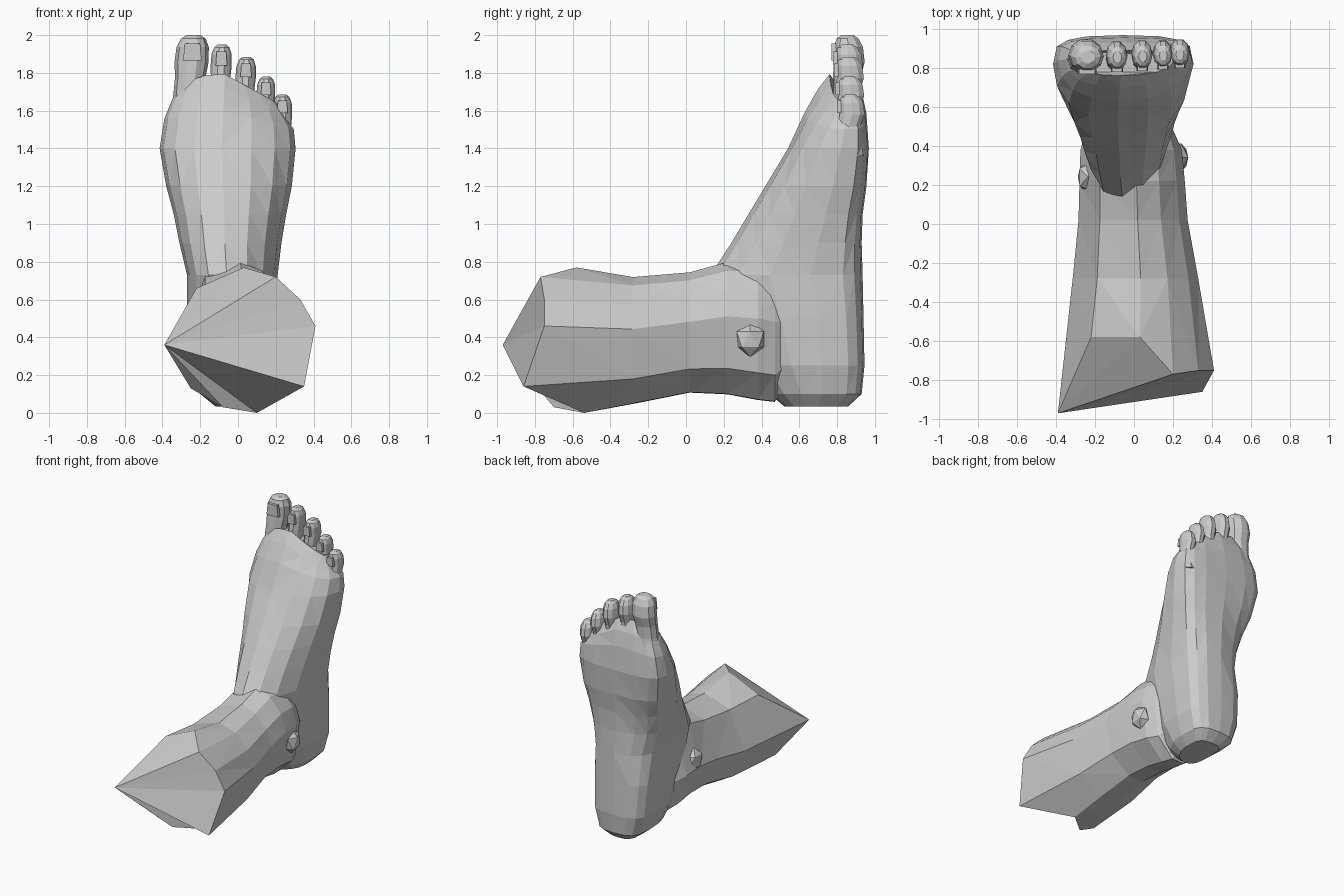
import bpy, bmesh
from math import sin, cos, pi, atan2, exp
from mathutils import Vector

if "Cube" in bpy.data.objects:
    bpy.data.objects.remove(bpy.data.objects["Cube"])


def loft(name, rings, fan_start=False):
    """Skin a list of equal-length point rings and close both ends."""
    bm = bmesh.new()
    vs = [[bm.verts.new(p) for p in r] for r in rings]
    n = len(vs[0])
    for a, b in zip(vs, vs[1:]):
        for i in range(n):
            j = (i + 1) % n
            bm.faces.new((a[i], a[j], b[j], b[i]))
    if fan_start:
        for i in range(1, n - 1):
            bm.faces.new((vs[0][0], vs[0][i], vs[0][i + 1]))
    else:
        bm.faces.new(vs[0])
    bm.faces.new(vs[-1])
    return finish(name, bm)


def finish(name, bm):
    bmesh.ops.triangulate(bm, faces=[f for f in bm.faces if len(f.verts) == 4])
    bmesh.ops.recalc_face_normals(bm, faces=bm.faces)
    me = bpy.data.meshes.new(name)
    bm.to_mesh(me)
    bm.free()
    ob = bpy.data.objects.new(name, me)
    bpy.context.collection.objects.link(ob)
    return ob


def spow(v, p):
    return (1 if v >= 0 else -1) * abs(v) ** p


# Foot: D-shaped sections stacked from heel to ball, flat sole towards +y
def foot_ring(z, x0, x1, yd, ys, yw, tilt=0.0, n=16):
    cx, rx = (x0 + x1) / 2, (x1 - x0) / 2
    pts = []
    for k in range(n):
        a = 2 * pi * k / n
        c, s = cos(a), sin(a)
        if s > 0:
            x = cx + rx * spow(c, 0.7)
            arch = 0.07 * exp(-((z - 0.9) / 0.25) ** 2) * max(0, -c)
            y = yw + (ys - yw) * s ** 0.5 - arch
        else:
            x = cx + rx * spow(c, 0.9) - 0.03 * s * s
            y = yw + (yd - yw) * abs(s) ** 0.95
        d = x + 0.1
        pts.append((x, y, z - tilt * (d if d > 0 else -0.6 * d)))
    return pts


foot = loft("foot", [foot_ring(*s) for s in (
    (0.035, -0.12, 0.10, 0.52, 0.86, 0.70),
    (0.10, -0.20, 0.16, 0.44, 0.93, 0.72),
    (0.25, -0.25, 0.20, 0.32, 0.945, 0.72),
    (0.50, -0.27, 0.21, 0.20, 0.94, 0.70),
    (0.73, -0.27, 0.21, 0.13, 0.935, 0.66),
    (0.90, -0.31, 0.23, 0.24, 0.93, 0.70),
    (1.05, -0.34, 0.255, 0.33, 0.935, 0.74),
    (1.20, -0.38, 0.285, 0.42, 0.955, 0.78),
    (1.40, -0.415, 0.305, 0.54, 0.968, 0.82),
    (1.60, -0.39, 0.295, 0.63, 0.955, 0.84, 0.25),
    (1.73, -0.35, 0.265, 0.70, 0.93, 0.84, 0.5),
    (1.81, -0.28, 0.20, 0.76, 0.89, 0.83, 0.55))])

# Leg: ragged cut end, then rings aligned with its corners
cut = [(-0.39, -0.97, 0.36), (-0.22, -0.58, 0.66), (0.03, -0.58, 0.77),
       (0.20, -0.77, 0.72), (0.33, -0.75, 0.60), (0.41, -0.75, 0.46),
       (0.35, -0.86, 0.14), (0.10, -0.54, 0.0), (-0.08, -0.70, 0.03),
       (-0.25, -0.75, 0.13)]
angles = [atan2((z - 0.385) / 0.385, x / 0.4) for x, y, z in cut]


def leg_ring(y, x0, x1, z0, z1):
    return [((x0 + x1) / 2 + (x1 - x0) / 2 * cos(a), y,
             (z0 + z1) / 2 + (z1 - z0) / 2 * sin(a)) for a in angles]


leg = loft("leg", [cut] + [leg_ring(*s) for s in (
    (-0.28, -0.315, 0.335, 0.04, 0.72),
    (0.02, -0.285, 0.28, 0.10, 0.745),
    (0.22, -0.28, 0.265, 0.09, 0.80),
    (0.38, -0.275, 0.25, 0.06, 0.80),
    (0.47, -0.25, 0.21, 0.05, 0.78),
    (0.58, -0.18, 0.14, 0.20, 0.65))], fan_start=True)

parts = [leg]

# Ankle bones
for x, y, z in ((0.225, 0.34, 0.39), (-0.235, 0.24, 0.47)):
    bm = bmesh.new()
    bmesh.ops.create_icosphere(bm, subdivisions=1, radius=0.085)
    for v in bm.verts:
        v.co = Vector((v.co.x * 0.7 + x, v.co.y + y, v.co.z * 1.1 + z))
    parts.append(finish("ankle_bone", bm))


# Toes: octagonal lofts with a narrow neck and a rounded pad
def toe(name, x, lean, r, base, tip, yc, depth):
    rings = []
    for t, s, dy in ((0, 1.05, 0.0), (0.3, 0.92, -0.01), (0.5, 0.9, -0.005),
                     (0.68, 1.0, 0.01), (0.86, 0.95, 0.005),
                     (0.96, 0.72, 0.0), (1, 0.4, 0.0)):
        z = base + (tip - base) * t
        rings.append([(x + lean * t + r * s * cos(pi * k / 5),
                       yc + dy + depth * s * sin(pi * k / 5), z)
                      for k in range(10)])
    ob = loft(name, rings)
    # toenail
    bm = bmesh.new()
    bmesh.ops.create_cube(bm, size=1)
    h = (tip - base) * 0.2
    for v in bm.verts:
        w = r * (1.1 if v.co.z < 0 else 0.9)
        v.co = Vector((x + lean * 0.82 + v.co.x * w,
                       yc - depth * 0.86 + v.co.y * depth * 0.3,
                       base + (tip - base) * 0.8 + v.co.z * h))
    return [ob, finish("toenail", bm)]


for args in (("big_toe", -0.27, 0.035, 0.09, 1.55, 2.0, 0.855, 0.085),
             ("second_toe", -0.10, 0.015, 0.056, 1.58, 1.95, 0.855, 0.075),
             ("third_toe", 0.03, 0.015, 0.054, 1.53, 1.885, 0.86, 0.075),
             ("fourth_toe", 0.14, 0.01, 0.05, 1.46, 1.78, 0.865, 0.072),
             ("little_toe", 0.235, 0.0, 0.052, 1.36, 1.685, 0.87, 0.07)):
    parts += toe(*args)

# Merge everything into one closed skin
bpy.context.view_layer.objects.active = foot
for p in parts:
    m = foot.modifiers.new("join", 'BOOLEAN')
    m.operation = 'UNION'
    m.solver = 'EXACT'
    m.object = p
    bpy.ops.object.modifier_apply(modifier=m.name)
    bpy.data.objects.remove(p, do_unlink=True)
